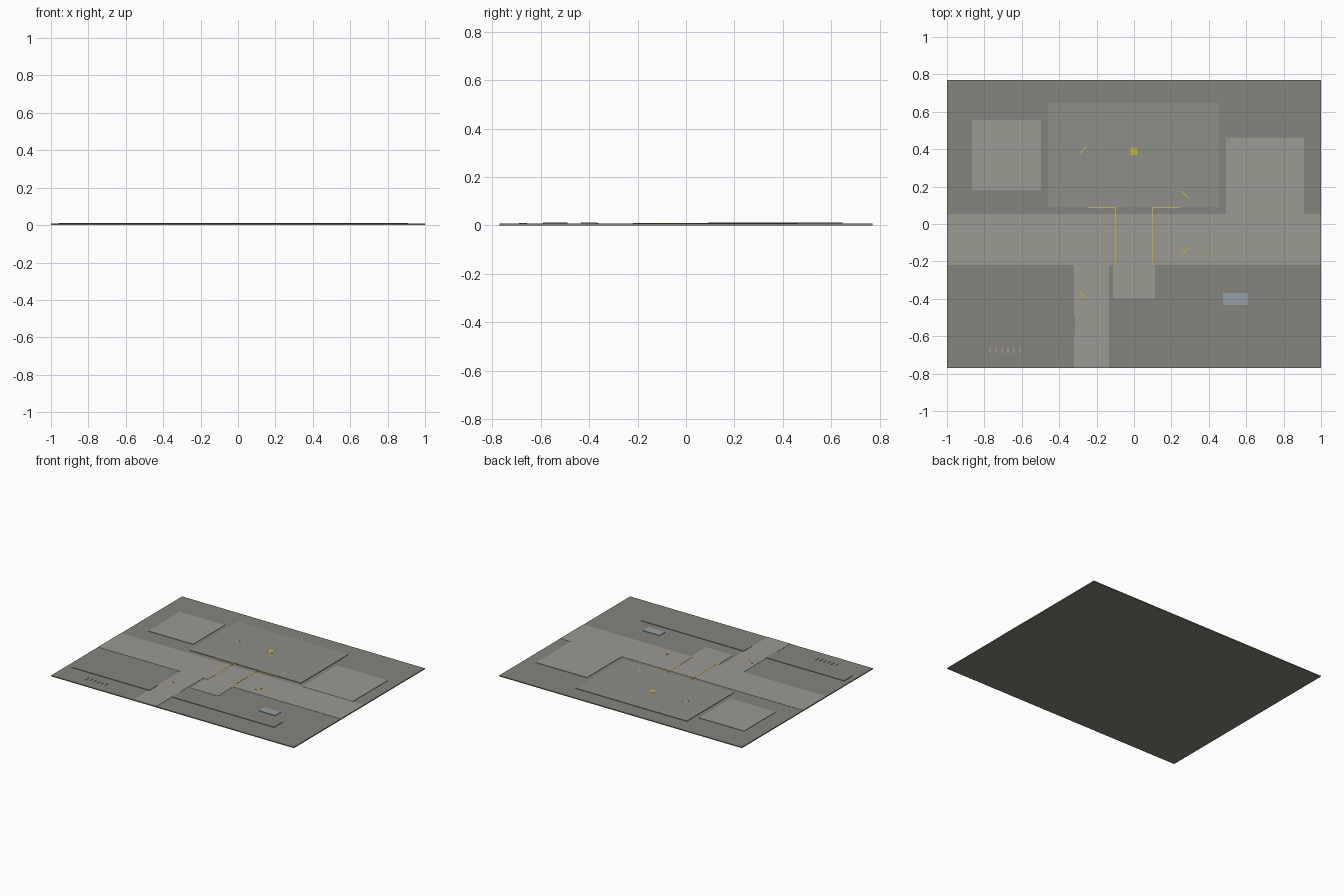
import bpy, math
from mathutils import Matrix

if "Cube" in bpy.data.objects:
    bpy.data.objects.remove(bpy.data.objects["Cube"])


def mat(name, rgb):
    m = bpy.data.materials.new(name)
    m.diffuse_color = (*rgb, 1)
    m.use_nodes = True
    m.node_tree.nodes["Principled BSDF"].inputs["Base Color"].default_value = m.diffuse_color
    return m


soil = mat("soil", (0.24, 0.23, 0.20))
paving = mat("paving", (0.33, 0.32, 0.285))
concrete = mat("concrete", (0.27, 0.27, 0.255))
yellow = mat("yellow_paint", (0.62, 0.45, 0.05))
pale = mat("pale_paint", (0.42, 0.41, 0.34))
blue = mat("blue_grey", (0.30, 0.35, 0.38))

BASE = 0.0075   # top of the ground plate


def slab(name, x0, x1, y0, y1, top, m, bottom=BASE - 0.001, angle=0):
    """Flat box given by its extents, optionally turned about its own centre."""
    bpy.ops.mesh.primitive_cube_add(size=1)
    o = bpy.context.object
    o.name = name
    o.data.transform(Matrix.Diagonal((x1 - x0, y1 - y0, top - bottom, 1)))
    o.location = ((x0 + x1) / 2, (y0 + y1) / 2, (top + bottom) / 2)
    o.rotation_euler.z = math.radians(angle)
    o.data.materials.append(m)
    return o


# Ground plate
slab("ground_plate", -1, 1, -0.77, 0.77, BASE, soil, 0)

# Roads and apron
ROAD = 0.0090
slab("main_road", -1, 1, -0.22, 0.053, ROAD, paving)
slab("side_road", -0.322, -0.134, -0.77, -0.22, ROAD, paving)
slab("entrance_apron", -0.112, 0.112, -0.397, -0.22, ROAD, paving)

# Raised pads
slab("left_pad", -0.867, -0.497, 0.183, 0.555, 0.0105, paving)
slab("right_pad", 0.492, 0.909, 0.053, 0.463, 0.0105, paving)
slab("building_pad", -0.46, 0.455, 0.091, 0.647, 0.0115, concrete)

# Planting strips either side of the side road
slab("left_verge", -0.96, -0.315, -0.59, -0.49, 0.0115, soil)
slab("right_verge", -0.134, 0.71, -0.59, -0.49, 0.0115, soil)

# Yellow guide lines, mirrored left and right
for s, side in ((-1, "left"), (1, "right")):
    xs = sorted((s * 0.096, s * 0.102))
    slab(side + "_guide_line", *xs, -0.22, 0.085, 0.0100, yellow)
    xs = sorted((s * 0.096, s * 0.246))
    slab(side + "_stop_line", *xs, 0.085, 0.091, 0.0100, yellow)

# Centre marker
slab("centre_marker", -0.02, 0.02, 0.37, 0.41, 0.0122, yellow)

# Diagonal corner ticks
for i, (x, y, a, top) in enumerate(((-0.272, 0.396, 45, 0.0122), (0.272, 0.158, -45, 0.0122),
                                    (0.272, -0.147, 45, 0.0105), (-0.272, -0.38, -45, 0.0105))):
    slab(f"corner_tick_{i}", x - 0.024, x + 0.024, y - 0.003, y + 0.003, top, yellow, angle=a)

# Small cover plate and row of parking stripes
slab("cover_plate", 0.475, 0.61, -0.433, -0.368, 0.0115, blue)
for i in range(6):
    x = -0.77 + 0.032 * i
    slab(f"parking_stripe_{i}", x - 0.002, x + 0.002, -0.69, -0.658, 0.0105, pale)
